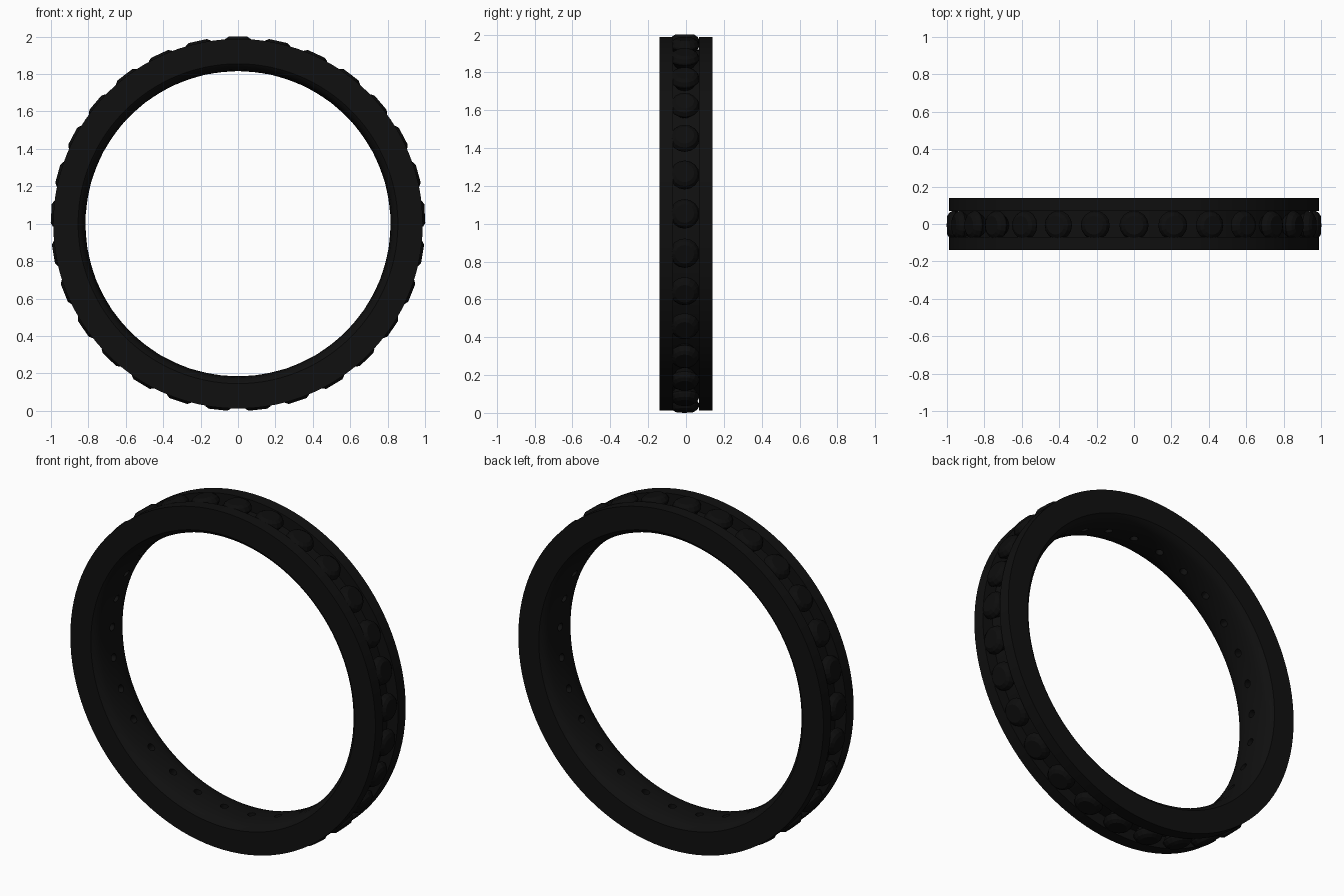
import bpy, bmesh, math
from mathutils import Matrix, Vector

if "Cube" in bpy.data.objects:
    bpy.data.objects.remove(bpy.data.objects["Cube"])

N_STONES = 29
CENTRE = Vector((0, 0, 1))


def material(name, v):
    m = bpy.data.materials.new(name)
    m.diffuse_color = (v, v, v, 1)
    m.use_nodes = True
    m.node_tree.nodes["Principled BSDF"].inputs["Base Color"].default_value = m.diffuse_color
    return m


metal = material("dark_metal", 0.005)
gem = material("dark_gem", 0.004)


def make_object(name, bm, mat):
    bmesh.ops.recalc_face_normals(bm, faces=bm.faces)
    me = bpy.data.meshes.new(name)
    bm.to_mesh(me)
    bm.free()
    ob = bpy.data.objects.new(name, me)
    bpy.context.collection.objects.link(ob)
    me.materials.append(mat)
    return ob


def lathe(bm, profile, segs, axis, closed):
    """Spin (radius, height) points about the y axis or the z axis."""
    rings = []
    for i in range(segs):
        a = 2 * math.pi * i / segs
        c, s = math.cos(a), math.sin(a)
        rings.append([bm.verts.new((r * c, h, r * s) if axis == 'Y' else (r * c, r * s, h))
                      for r, h in profile])
    n = len(profile)
    for i in range(segs):
        p, q = rings[i], rings[(i + 1) % segs]
        for j in range(n if closed else n - 1):
            k = (j + 1) % n
            bm.faces.new((p[j], p[k], q[k], q[j]))
    return rings


def stone_matrix(i):
    a = 2 * math.pi * i / N_STONES
    return Matrix.Translation(CENTRE) @ Matrix.Rotation(a, 4, 'Y')


# Band: comfort-fit inside, two rails with a channel between them
half = [(0.920, 0.07), (0.988, 0.07), (0.988, 0.14), (0.855, 0.14),
        (0.836, 0.125), (0.824, 0.095), (0.817, 0.05)]
profile = half + [(0.815, 0)] + [(r, -y) for r, y in reversed(half)]
bm = bmesh.new()
lathe(bm, profile, 116, 'Y', True)
bmesh.ops.translate(bm, vec=CENTRE, verts=bm.verts)
band = make_object("ring_band", bm, metal)

# Small round holes under every stone
bm = bmesh.new()
for i in range(N_STONES):
    bmesh.ops.create_cone(bm, cap_ends=True, segments=14, radius1=0.022, radius2=0.022,
                          depth=0.2, matrix=stone_matrix(i) @ Matrix.Translation((0, 0, 0.86)))
cutter = make_object("hole_cutter", bm, metal)
cutter.hide_render = True
mod = band.modifiers.new("holes", 'BOOLEAN')
mod.operation = 'DIFFERENCE'
mod.solver = 'EXACT'
mod.object = cutter
bpy.context.view_layer.objects.active = band
band.select_set(True)
bpy.ops.object.modifier_apply(modifier="holes")
bpy.data.objects.remove(cutter, do_unlink=True)
bpy.ops.object.shade_smooth_by_angle(angle=math.radians(30))

# Round cut stones: flat table, sloping crown, girdle, pointed pavilion
bm = bmesh.new()
cut = [(0.05, 1.0), (0.068, 0.988), (0.078, 0.968), (0.078, 0.958), (0.004, 0.86)]
for i in range(N_STONES):
    start = len(bm.verts)
    rings = lathe(bm, cut, 16, 'Z', False)
    bm.faces.new([r[0] for r in rings])
    bm.faces.new([r[-1] for r in rings])
    new = list(bm.verts)[start:]
    bmesh.ops.transform(bm, verts=new, matrix=stone_matrix(i) @ Matrix.Translation((0, -0.007, 0)))
make_object("stones", bm, gem)
